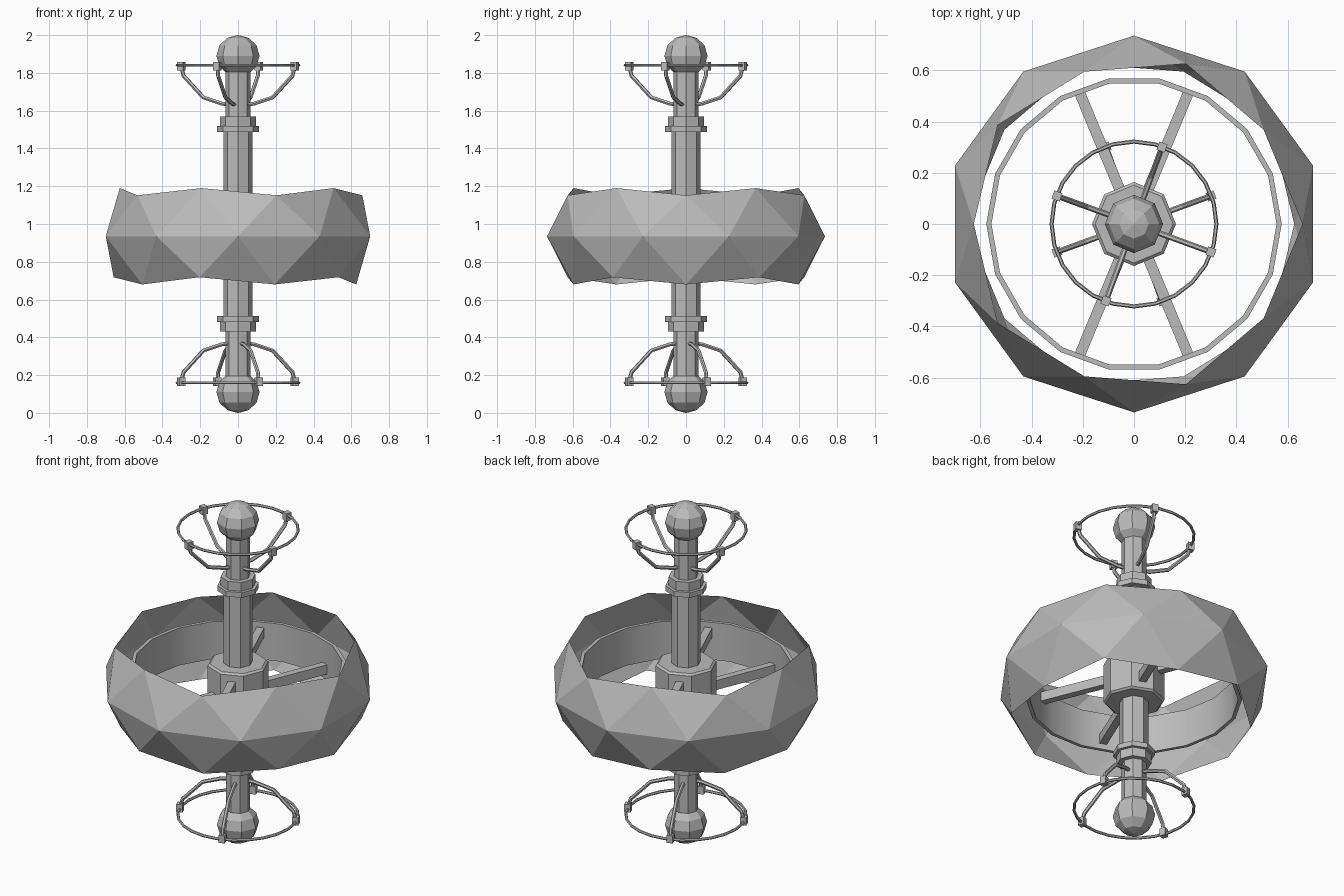
import bpy, bmesh
from math import sin, cos, radians, pi
from mathutils import Matrix, Vector

if "Cube" in bpy.data.objects:
    bpy.data.objects.remove(bpy.data.objects["Cube"])

MID = 0.935  # height of the wheel centre

steel = bpy.data.materials.new("dark_grey")
steel.diffuse_color = (0.5, 0.5, 0.5, 1)
steel.use_nodes = True
steel.node_tree.nodes["Principled BSDF"].inputs["Base Color"].default_value = steel.diffuse_color


def finish(bm, name):
    bmesh.ops.recalc_face_normals(bm, faces=bm.faces)
    me = bpy.data.meshes.new(name)
    bm.to_mesh(me)
    bm.free()
    me.materials.append(steel)
    ob = bpy.data.objects.new(name, me)
    bpy.context.collection.objects.link(ob)
    return ob


def lathe(name, pts, n, loop=False):
    """Revolve (radius, z) points around z with n sides."""
    bm = bmesh.new()
    rings = [[bm.verts.new((r * cos(2 * pi * i / n), r * sin(2 * pi * i / n), z))
              for i in range(n)] for r, z in pts]
    pairs = list(zip(rings, rings[1:]))
    if loop:
        pairs.append((rings[-1], rings[0]))
    for a, b in pairs:
        for i in range(n):
            j = (i + 1) % n
            bm.faces.new((a[i], a[j], b[j], b[i]))
    if not loop:
        bm.faces.new(rings[0])
        bm.faces.new(rings[-1])
    return finish(bm, name)


def tube(bm, pts, radius, n=6):
    """Sweep an n-sided section along a path lying in a vertical plane."""
    side = Vector((0, 0, 1)).cross(pts[0] - pts[-1]).normalized()
    rings = []
    for k, p in enumerate(pts):
        t = (pts[min(k + 1, len(pts) - 1)] - pts[max(k - 1, 0)]).normalized()
        up = t.cross(side)
        rings.append([bm.verts.new(p + radius * (cos(2 * pi * i / n) * side + sin(2 * pi * i / n) * up))
                      for i in range(n)])
    for a, b in zip(rings, rings[1:]):
        for i in range(n):
            bm.faces.new((a[i], a[(i + 1) % n], b[(i + 1) % n], b[i]))
    bm.faces.new(rings[0])
    bm.faces.new(rings[-1])


def box(bm, size, matrix):
    bmesh.ops.create_cube(bm, size=1, matrix=matrix @ Matrix.Diagonal((*size, 1)))


# Faceted outer band: squashed icosphere with both caps cut away
bm = bmesh.new()
bmesh.ops.create_icosphere(bm, subdivisions=2, radius=1)
bmesh.ops.delete(bm, geom=[v for v in bm.verts if abs(v.co.z) > 0.6], context='VERTS')
bmesh.ops.transform(bm, verts=bm.verts,
                    matrix=Matrix.Translation((0, 0, MID)) @ Matrix.Diagonal((0.736, 0.736, 0.485, 1)))
finish(bm, "outer_band")

# Inner rim
rim = lathe("inner_rim", [(0.577, MID - 0.11), (0.577, MID + 0.11),
                          (0.557, MID + 0.11), (0.557, MID - 0.11)], 18, loop=True)
bpy.context.view_layer.objects.active = rim
rim.select_set(True)
bpy.ops.object.shade_smooth_by_angle(angle=radians(35))

# Hub with slightly chamfered ends
lathe("hub", [(0.152, MID - 0.125), (0.164, MID - 0.115), (0.164, MID + 0.115), (0.152, MID + 0.125)], 8)

# Two crossing spoke bars, one above the other
for name, a, dz in (("low_spoke", 67.5, -0.05), ("high_spoke", 112.5, 0.05)):
    bm = bmesh.new()
    box(bm, (1.11, 0.042, 0.055), Matrix.Translation((0, 0, MID + dz)) @ Matrix.Rotation(radians(a), 4, 'Z'))
    finish(bm, name)

# Central shaft
lathe("shaft", [(0.078, 0.49), (0.078, 1.51)], 8)

# End assemblies: the lower one is the upper one turned over about x
flip = Matrix.Translation((0, 0, 1)) @ Matrix.Rotation(pi, 4, 'X') @ Matrix.Translation((0, 0, -1))
for end, mat in (("upper", Matrix.Identity(4)), ("lower", flip)):
    parts = [
        lathe(end + "_collar", [(0.112, 1.488), (0.112, 1.518), (0.094, 1.518), (0.094, 1.57)], 8),
        lathe(end + "_stem", [(0.066, 1.5), (0.066, 1.86)], 8),
        lathe(end + "_knob", [(max(0.114 * cos(radians(a)), 0.002), 1.89 + 0.11 * sin(radians(a)))
                              for a in range(-90, 91, 30)], 8),
        lathe(end + "_hoop", [(0.322 + 0.008 * cos(k * pi / 3), 1.841 + 0.008 * sin(k * pi / 3))
                              for k in range(6)], 24, loop=True),
    ]
    # Bent arms and their hoop clamps
    arms, clamps = bmesh.new(), bmesh.new()
    for a in (70, 160, 250, 340):
        rot = Matrix.Rotation(radians(a), 4, 'Z')
        path = [(0.05, 1.632), (0.09, 1.637), (0.195, 1.67), (0.307, 1.785), (0.32, 1.835)]
        tube(arms, [rot @ Vector((r, 0, z)) for r, z in path], 0.011)
        box(clamps, (0.034, 0.034, 0.045), rot @ Matrix.Translation((0.32, 0, 1.834)))
    parts += [finish(arms, end + "_arms"), finish(clamps, end + "_clamps")]
    for p in parts:
        p.data.transform(mat)
